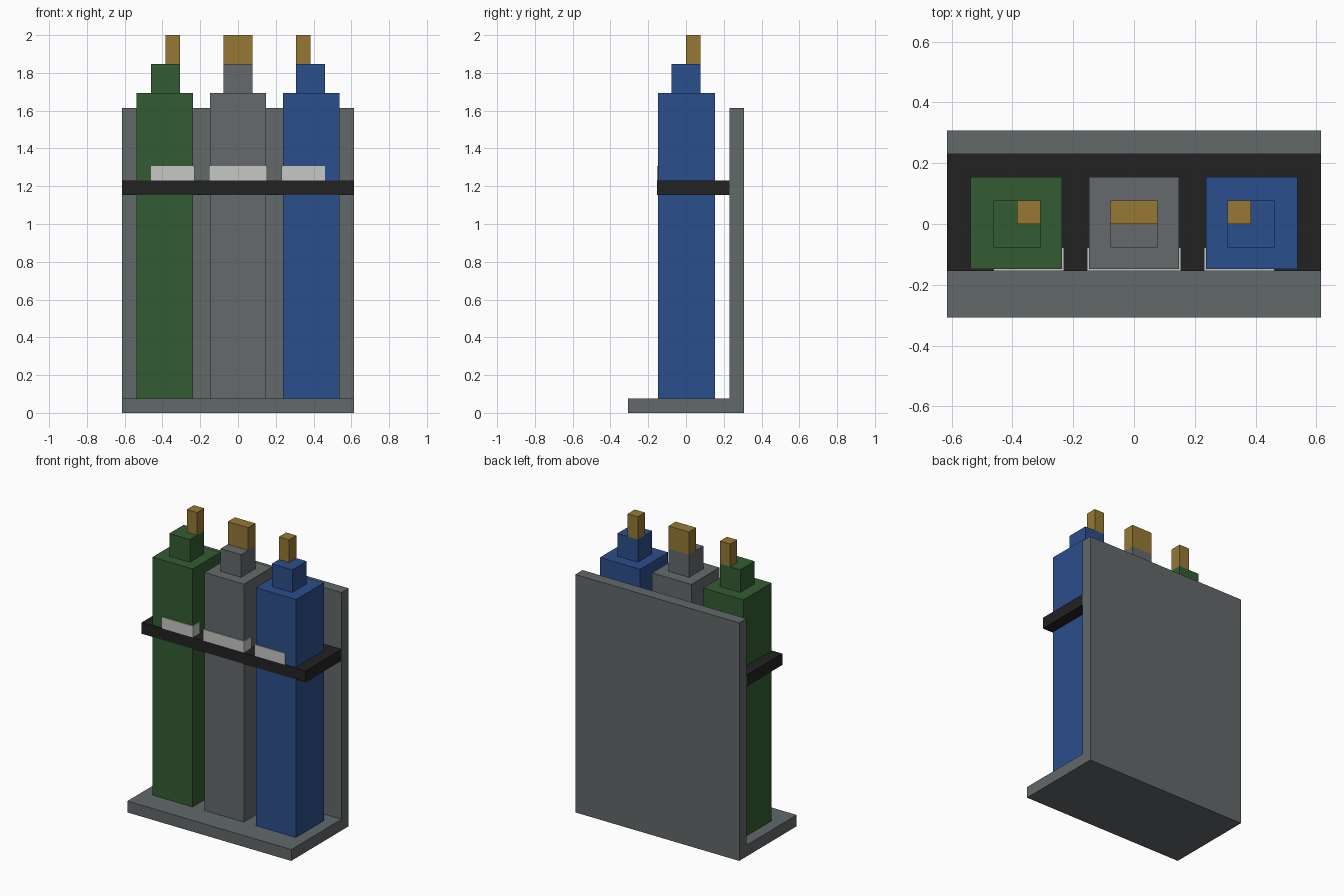
import bpy

if "Cube" in bpy.data.objects:
    bpy.data.objects.remove(bpy.data.objects["Cube"])

U = 2 / 26        # one grid unit
T = 0.08          # label thickness in units


def material(name, rgb):
    """Flat colour from 0-255 sRGB values."""
    lin = [((c / 255 + 0.055) / 1.055) ** 2.4 if c > 10 else c / 255 / 12.92 for c in rgb]
    m = bpy.data.materials.new(name)
    m.diffuse_color = (*lin, 1)
    m.use_nodes = True
    m.node_tree.nodes["Principled BSDF"].inputs["Base Color"].default_value = m.diffuse_color
    return m


steel = material("steel_grey", (98, 104, 106))
light = material("tank_grey", (101, 106, 108))
green = material("tank_green", (52, 92, 51))
blue = material("tank_blue", (43, 78, 140))
brass = material("brass", (150, 121, 52))
black = material("strap_black", (34, 34, 34))
white = material("label_white", (199, 199, 196))


def box(name, x, y, z, mat):
    """Box spanning the given (min, max) ranges in grid units."""
    bpy.ops.mesh.primitive_cube_add(size=1)
    ob = bpy.context.object
    ob.name = name
    ob.location = [(a + b) / 2 * U for a, b in (x, y, z)]
    ob.scale = [(b - a) * U for a, b in (x, y, z)]
    ob.data.materials.append(mat)
    bpy.ops.object.transform_apply(location=True, rotation=False, scale=True)
    return ob


# Rack: base, back plate and strap
box("base", (-8, 8), (-4, 4), (0, 1), steel)
box("back_plate", (-8, 8), (3, 4), (1, 21), steel)
box("strap", (-8, 8), (-2, 3), (15, 16), black)

# Tanks: name, colour, body, neck, valve and label x ranges, label side returns
tanks = [
    ("green", green, (-7, -3 - T), (-6, -4), (-5, -4), (-6, -3), (-3 - T,)),
    ("grey", light, (-2 + T, 2 - T), (-1, 1), (-1, 1), (-2, 2), (-2, 2 - T)),
    ("blue", blue, (3 + T, 7), (4, 6), (4, 5), (3, 6), (3,)),
]
for name, mat, body, neck, valve, label, sides in tanks:
    box(name + "_tank", body, (-2 + T, 2), (1, 22), mat)
    box(name + "_neck", neck, (-1, 1), (22, 24), mat)
    box(name + "_valve", valve, (0, 1), (24, 26), brass)
    box(name + "_label_front", label, (-2, -2 + T), (16, 17), white)
    for x in sides:
        box(name + "_label_side", (x, x + T), (-2 + T, -1), (16, 17), white)
